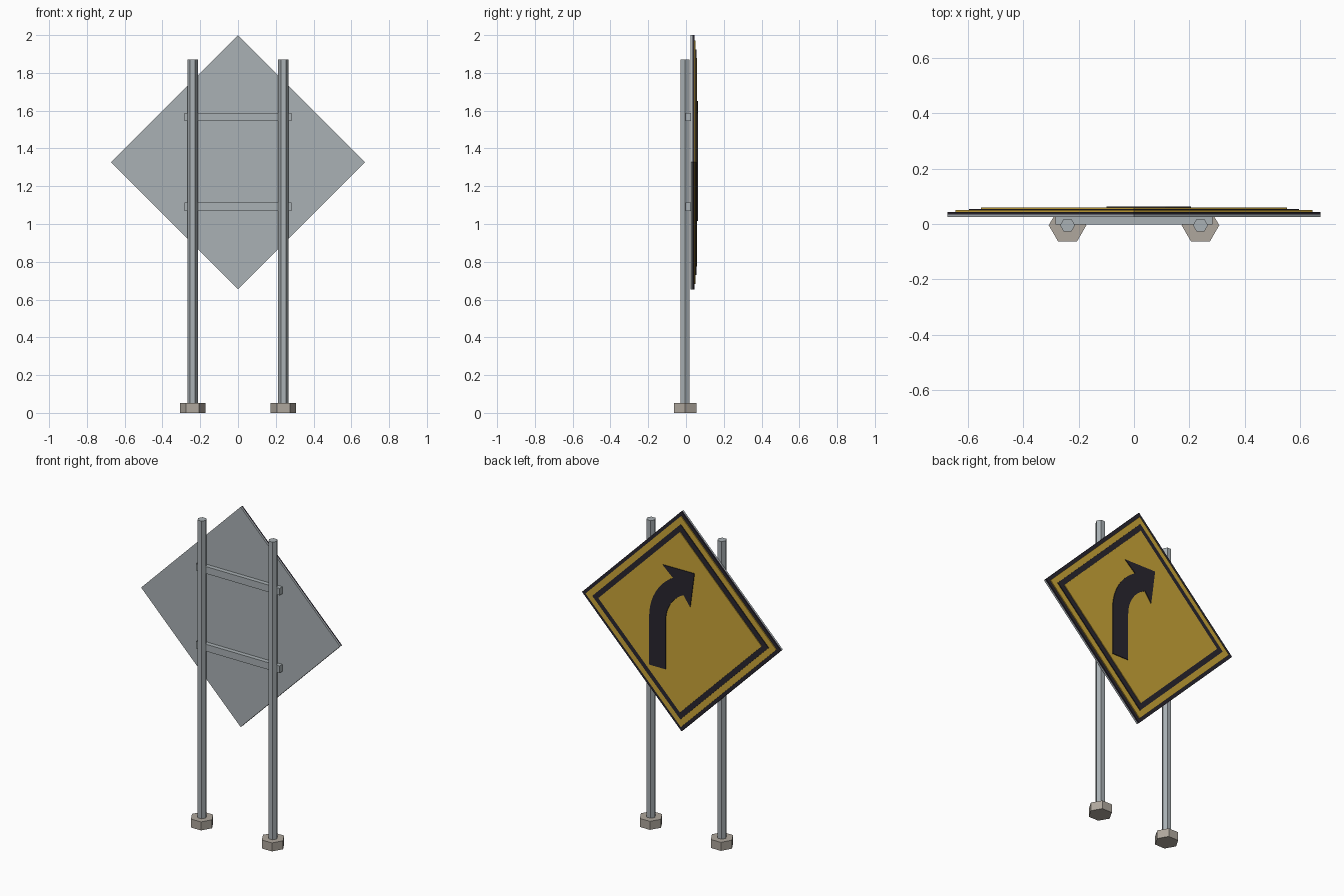
import bpy, bmesh
from math import cos, sin, pi, radians

if "Cube" in bpy.data.objects:
    bpy.data.objects.remove(bpy.data.objects["Cube"])

SIGN_Z = 1.327


def material(name, rgb):
    m = bpy.data.materials.new(name)
    m.diffuse_color = (*rgb, 1)
    m.use_nodes = True
    m.node_tree.nodes["Principled BSDF"].inputs["Base Color"].default_value = m.diffuse_color
    return m


STEEL = material("steel", (0.40, 0.44, 0.46))
STONE = material("concrete", (0.43, 0.39, 0.34))
BLACK = material("black", (0.022, 0.019, 0.028))
YELLOW = material("yellow", (0.60, 0.38, 0.04))


def prism(name, outline, depth, mat):
    """Extrude a closed outline of 3D points along the depth vector."""
    bm = bmesh.new()
    face = bm.faces.new([bm.verts.new(p) for p in outline])
    ext = bmesh.ops.extrude_face_region(bm, geom=[face], use_keep_orig=True)
    moved = [g for g in ext["geom"] if isinstance(g, bmesh.types.BMVert)]
    bmesh.ops.translate(bm, verts=moved, vec=depth)
    bmesh.ops.recalc_face_normals(bm, faces=bm.faces)
    me = bpy.data.meshes.new(name)
    bm.to_mesh(me)
    bm.free()
    me.materials.append(mat)
    ob = bpy.data.objects.new(name, me)
    bpy.context.collection.objects.link(ob)
    return ob


def hexagon(x, y, z, r):
    return [(x + r * cos(i * pi / 3), y + r * sin(i * pi / 3), z) for i in range(6)]


def diamond(r, y):
    return [(r, y, SIGN_Z), (0, y, SIGN_Z + r), (-r, y, SIGN_Z), (0, y, SIGN_Z - r)]


# Hexagonal posts on wider hexagonal footings
for side, x in (("left", -0.24), ("right", 0.24)):
    prism(side + "_footing", hexagon(x, -0.0045, 0, 0.068), (0, 0, 0.052), STONE)
    prism(side + "_post", hexagon(x, -0.0045, 0.04, 0.027), (0, 0, 1.832), STEEL)

# Horizontal rails joining posts and panel
for level, z in (("lower", 1.07), ("upper", 1.545)):
    rail = [(-0.283, -0.002, z), (0.283, -0.002, z),
            (0.283, 0.026, z), (-0.283, 0.026, z)]
    prism(level + "_rail", rail, (0, 0, 0.043), STEEL)

# Stacked diamond layers, from the bare back to the sign face
layers = [("back_panel", 0.673, 0.025, 0.035, STEEL),
          ("black_edge", 0.673, 0.035, 0.044, BLACK),
          ("yellow_border", 0.645, 0.044, 0.050, YELLOW),
          ("black_line", 0.596, 0.050, 0.055, BLACK),
          ("yellow_face", 0.552, 0.055, 0.059, YELLOW)]
for name, r, y0, y1, mat in layers:
    prism(name, diamond(r, y0), (0, y1 - y0, 0), mat)


# Curved arrow: straight tail, bent shaft, swept head
def arc(r, end, steps=10):
    return [(-0.116 + r * cos(radians(end) * i / steps),
             1.31 + r * sin(radians(end) * i / steps)) for i in range(steps + 1)]


arrow = [(0.205, 1.015)] + arc(0.321, 60)
arrow += [(0.115, 1.65), (-0.1, 1.652), (-0.072, 1.44)]
arrow += arc(0.211, 65)[::-1] + [(0.095, 1.015)]
prism("curve_arrow", [(x, 0.059, z) for x, z in arrow], (0, 0.0045, 0), BLACK)
